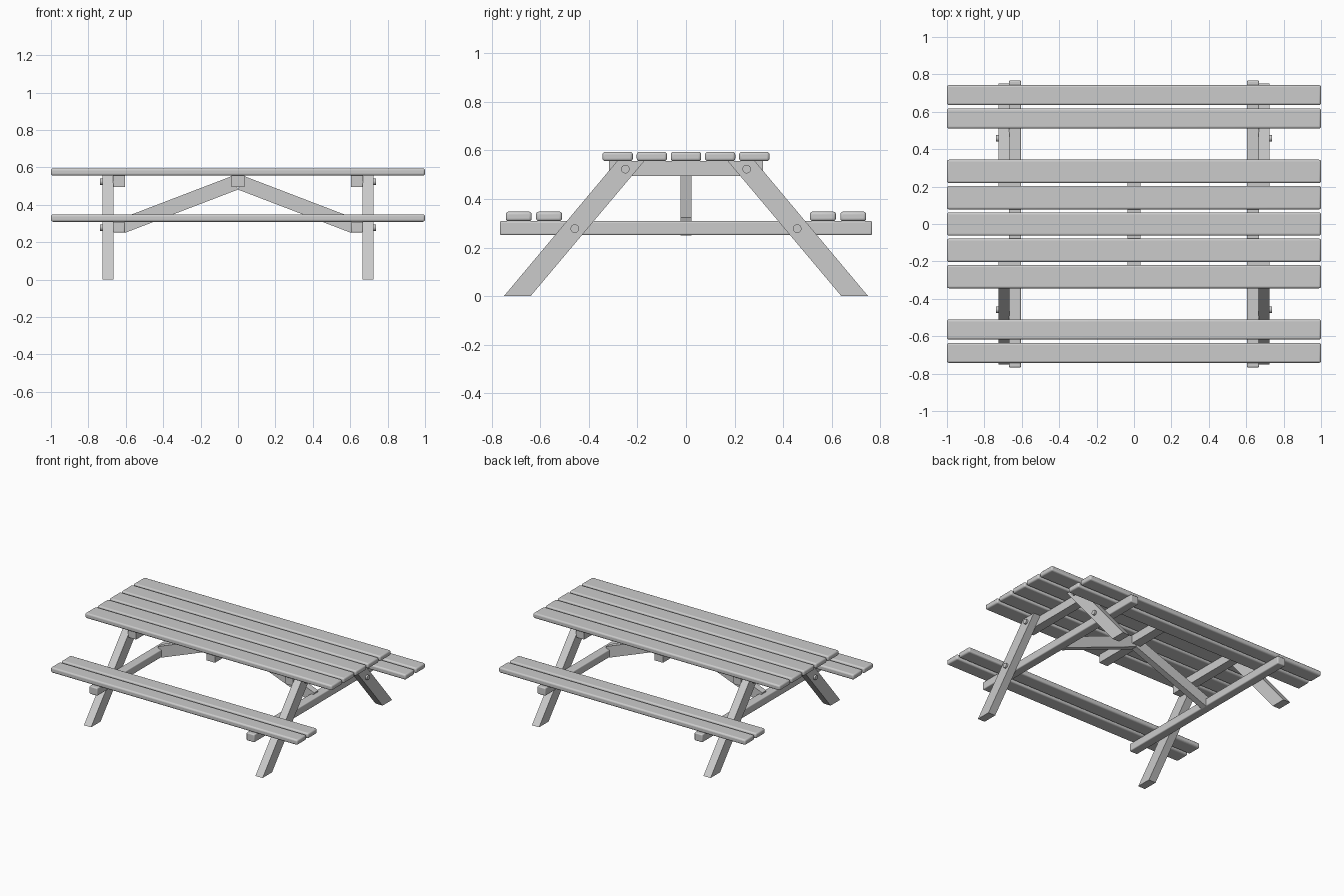
import bpy, bmesh, math
from mathutils import Vector

if "Cube" in bpy.data.objects:
    bpy.data.objects.remove(bpy.data.objects["Cube"])


def finish(name, bm, bevel=0.0, segs=3):
    bmesh.ops.recalc_face_normals(bm, faces=bm.faces)
    me = bpy.data.meshes.new(name)
    bm.to_mesh(me)
    bm.free()
    ob = bpy.data.objects.new(name, me)
    bpy.context.collection.objects.link(ob)
    if bevel:
        m = ob.modifiers.new("rounded_edges", 'BEVEL')
        m.width, m.segments, m.limit_method = bevel, segs, 'ANGLE'
    bpy.ops.object.select_all(action='DESELECT')
    bpy.context.view_layer.objects.active = ob
    ob.select_set(True)
    bpy.ops.object.shade_smooth_by_angle(angle=math.radians(35))
    return ob


def box(name, x, y, z, bevel=0.0):
    bm = bmesh.new()
    bmesh.ops.create_cube(bm, size=1)
    for v in bm.verts:
        v.co = [(r[0] + r[1]) / 2 + c * (r[1] - r[0]) for c, r in zip(v.co, (x, y, z))]
    return finish(name, bm, bevel)


def extrude(name, pts, vec):
    bm = bmesh.new()
    face = bm.faces.new([bm.verts.new(p) for p in pts])
    r = bmesh.ops.extrude_face_region(bm, geom=[face])
    bmesh.ops.translate(bm, vec=vec, verts=[g for g in r["geom"] if isinstance(g, bmesh.types.BMVert)])
    return finish(name, bm)


def x_pair(a, b, s):
    return tuple(sorted((a * s, b * s)))


# tabletop planks
for i in range(5):
    y = (i - 2) * 0.1407
    box("table_plank", (-1, 1), (y - 0.0625, y + 0.0625), (0.556, 0.594), 0.011)

# bench planks
for s in (-1, 1):
    for y in (0.564, 0.689):
        box("seat_plank", (-1, 1), (s * y - 0.0535, s * y + 0.0535), (0.309, 0.348), 0.011)

# centre cleat under the top
box("centre_cleat", (-0.035, 0.035), (-0.317, 0.317), (0.495, 0.556))

for sx in (-1, 1):
    # cross beams of each end frame
    box("top_cleat", x_pair(0.604, 0.669, sx), (-0.317, 0.317), (0.494, 0.556))
    box("seat_beam", x_pair(0.604, 0.669, sx), (-0.767, 0.767), (0.251, 0.309), 0.007)

    # diagonal brace, square-cut at both ends
    a, b = Vector((0, 0.481)), Vector((0.606, 0.249))
    d = (b - a).normalized()
    n = Vector((-d.y, d.x)) * 0.079
    extrude("diagonal_brace", [(sx * p.x, -0.0235, p.y) for p in (a, b, b + n, a + n)], (0, 0.047, 0))

    for sy in (-1, 1):
        # splayed leg
        prof = [(0.64, 0), (0.75, 0), (0.284, 0.556), (0.172, 0.556)]
        extrude("leg", [(sx * 0.666, sy * y, z) for y, z in prof], (sx * 0.058, 0, 0))

        # bolt heads
        for y, z in ((0.25, 0.523), (0.458, 0.278)):
            n_side = 24
            ring = [2 * math.pi * i / n_side for i in range(n_side)]
            extrude("bolt", [(sx * 0.715, sy * y + 0.0175 * math.cos(t), z + 0.0175 * math.sin(t))
                             for t in ring], (sx * 0.022, 0, 0))
